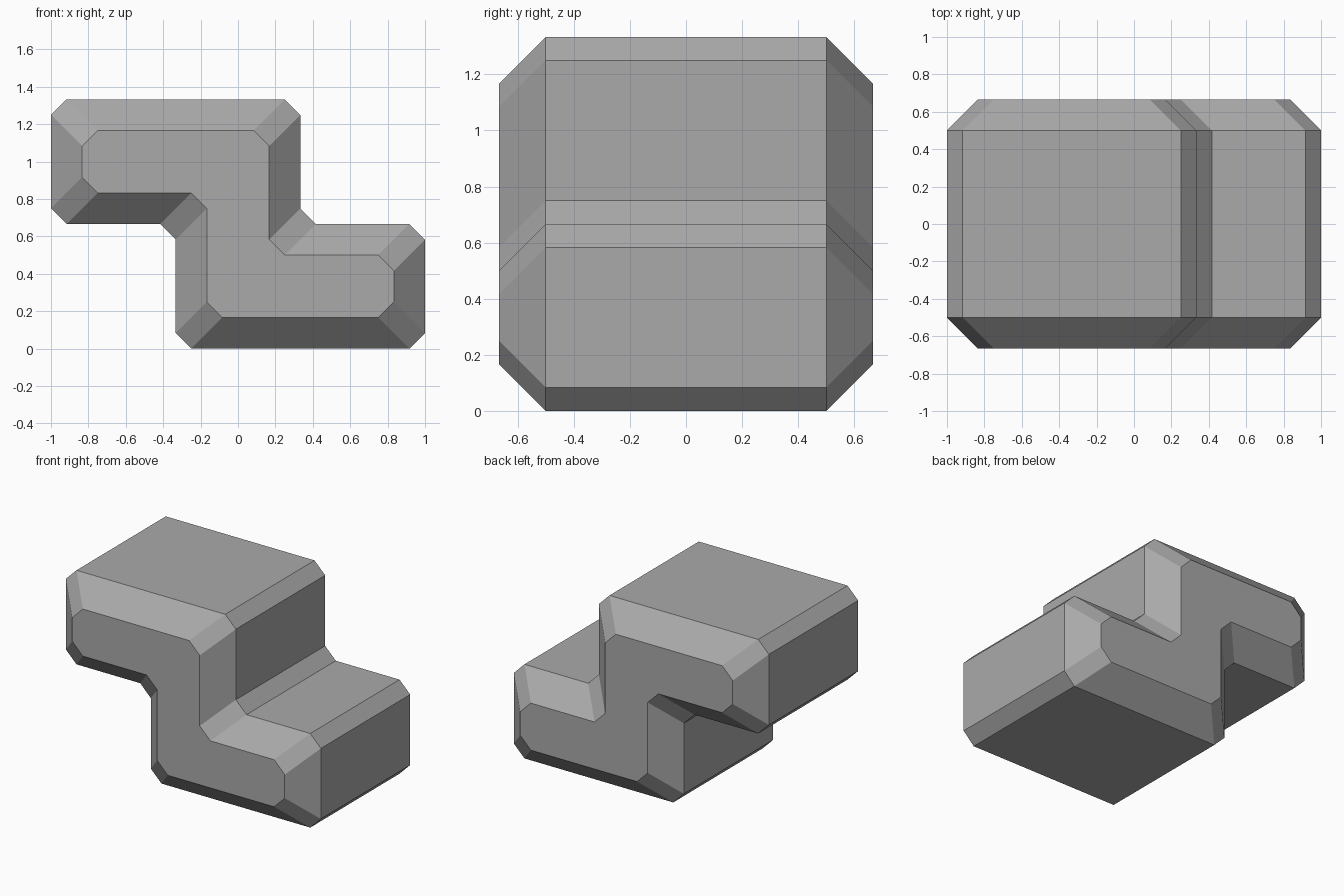
import bpy
import bmesh
from mathutils import Vector

if "Cube" in bpy.data.objects:
    bpy.data.objects.remove(bpy.data.objects["Cube"], do_unlink=True)

UNIT = 2 / 3          # side of one grid cell
INSET = UNIT / 4      # depth of the front and back bevel
CHAMFER = UNIT / 8    # corner cut along the profile

# Sharp corners of the stepped profile, clockwise, in grid cells (x, z)
CORNERS = [Vector(c) * UNIT for c in (
    (-1.5, 2), (0.5, 2), (0.5, 1), (1.5, 1),
    (1.5, 0), (-0.5, 0), (-0.5, 1), (-1.5, 1))]


def profile(inset):
    """Offset the stepped outline inward, then chamfer every corner."""
    points = []
    for i, corner in enumerate(CORNERS):
        before = (corner - CORNERS[i - 1]).normalized()
        after = (CORNERS[(i + 1) % len(CORNERS)] - corner).normalized()
        inward = sum((Vector((d.y, -d.x)) for d in (before, after)), Vector((0, 0)))
        tip = corner + inward * inset
        points += [tip - before * CHAMFER, tip + after * CHAMFER]
    return points


# Loft the profile from front to back
bm = bmesh.new()
rings = []
for y, inset in ((-UNIT, INSET), (INSET - UNIT, 0), (UNIT - INSET, 0), (UNIT, INSET)):
    rings.append([bm.verts.new((p.x, y, p.y)) for p in profile(inset)])
for a, b in zip(rings, rings[1:]):
    for i in range(len(a)):
        bm.faces.new((a[i - 1], a[i], b[i], b[i - 1]))
bm.faces.new(rings[0])
bm.faces.new(rings[-1])
bmesh.ops.recalc_face_normals(bm, faces=bm.faces)

mesh = bpy.data.meshes.new("stepped_block")
bm.to_mesh(mesh)
bm.free()
block = bpy.data.objects.new("stepped_block", mesh)
bpy.context.collection.objects.link(block)

# Plain grey surface
grey = bpy.data.materials.new("grey")
grey.use_nodes = True
color = (0.4, 0.4, 0.4, 1)
grey.diffuse_color = color
grey.node_tree.nodes["Principled BSDF"].inputs["Base Color"].default_value = color
mesh.materials.append(grey)
